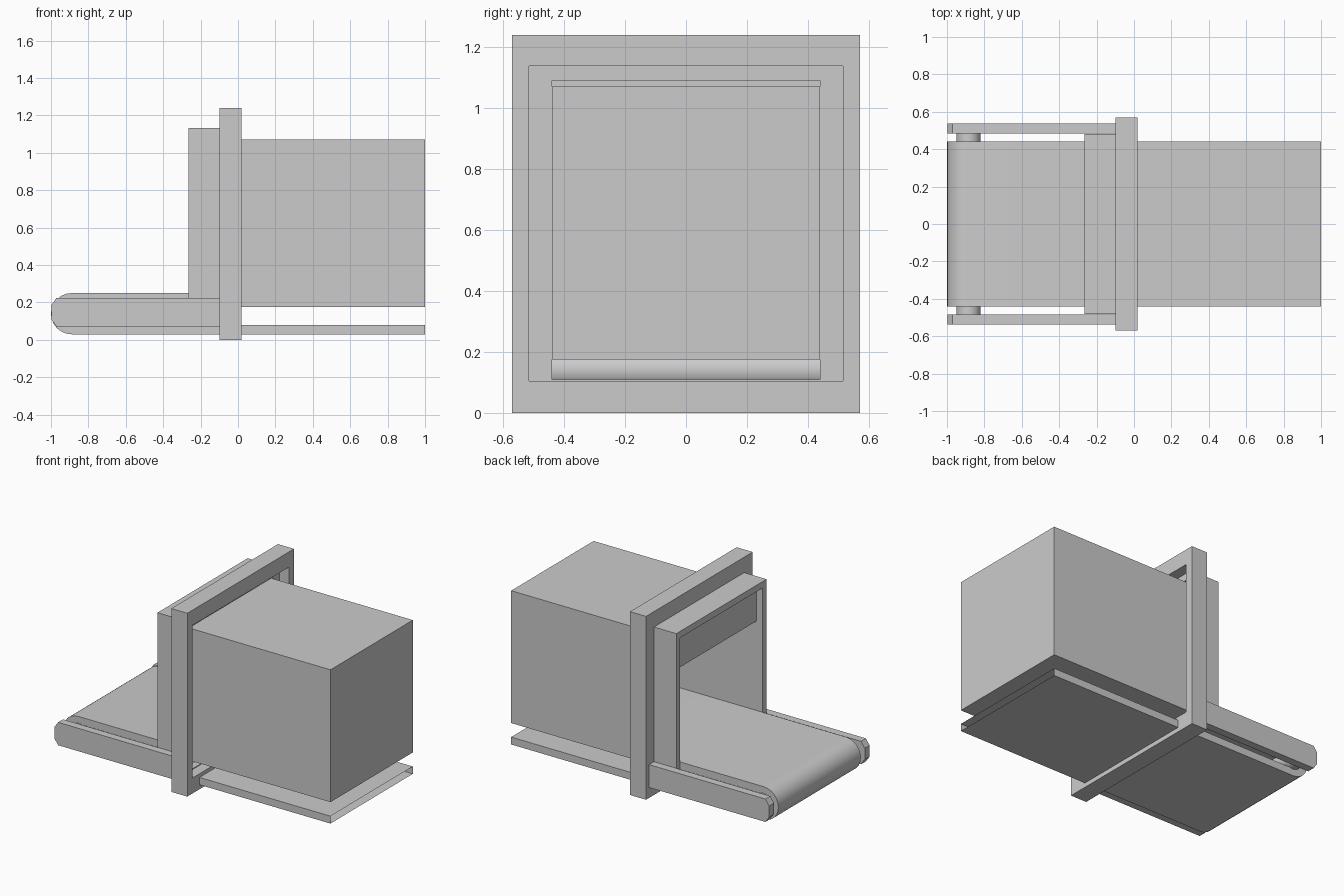
import bpy, bmesh, math

if "Cube" in bpy.data.objects:
    bpy.data.objects.remove(bpy.data.objects["Cube"])


def finish(bm, name, smooth=False):
    bmesh.ops.recalc_face_normals(bm, faces=bm.faces)
    mesh = bpy.data.meshes.new(name)
    bm.to_mesh(mesh)
    bm.free()
    ob = bpy.data.objects.new(name, mesh)
    bpy.context.collection.objects.link(ob)
    if smooth:
        bpy.ops.object.select_all(action='DESELECT')
        ob.select_set(True)
        bpy.context.view_layer.objects.active = ob
        bpy.ops.object.shade_smooth_by_angle(angle=math.radians(35))
    return ob


def prism(name, pts, a, b, axis='y', open_x=None, smooth=False):
    """Extrude a profile: (x, z) along y, or (y, z) along x."""
    bm = bmesh.new()

    def place(p, d):
        return (p[0], d, p[1]) if axis == 'y' else (d, p[0], p[1])

    face = bm.faces.new([bm.verts.new(place(p, a)) for p in pts])
    res = bmesh.ops.extrude_face_region(bm, geom=[face], use_keep_orig=True)
    for v in res['geom']:
        if isinstance(v, bmesh.types.BMVert):
            v.co['xyz'.index(axis)] = b
    bmesh.ops.recalc_face_normals(bm, faces=bm.faces)
    if open_x is not None:
        ends = [f for f in bm.faces if all(abs(v.co.x - open_x) < 1e-5 for v in f.verts)]
        bmesh.ops.delete(bm, geom=ends, context='FACES_ONLY')
    return finish(bm, name, smooth)


def rect(a0, a1, b0, b1):
    return [(a0, b0), (a1, b0), (a1, b1), (a0, b1)]


def ring(name, outer, inner, x0, x1):
    """Rectangular frame in the yz plane."""
    bm = bmesh.new()
    loops = [[bm.verts.new((x, y, z)) for y, z in r]
             for x, r in ((x0, outer), (x1, outer), (x1, inner), (x0, inner))]
    for k in range(4):
        p, q = loops[k], loops[(k + 1) % 4]
        for i in range(4):
            j = (i + 1) % 4
            bm.faces.new((p[i], p[j], q[j], q[i]))
    return finish(bm, name)


# Gate frame with a recessed backing
gate_hole = rect(-.515, .515, .105, 1.137)
ring("gate_frame", rect(-.57, .57, 0, 1.24), gate_hole, -.10, .02)
ring("gate_backing", gate_hole, rect(-.48, .48, .11, 1.13), -.098, -.05)

# Entry arch passing into the gate
prism("entry_arch", [(-.482, .11), (-.482, 1.134), (.482, 1.134), (.482, .11),
                     (.44, .11), (.44, 1.09), (-.44, 1.09), (-.44, .11)],
      -.265, -.05, axis='x')

# Short hanging panel at the top of the arch
prism("hanging_panel", rect(-.44, .44, .855, 1.09), -.22, -.20, axis='x')

# Hollow housing, open toward the arch
prism("housing", rect(-.06, 1, .175, 1.07), -.44, .44, open_x=-.06)

# Conveyor belt loop, open at the far end
cx, cz, n = -.89, .14, 12


def arc(r):
    angles = [math.pi / 2 + math.pi * i / n for i in range(n + 1)]
    return [(cx + r * math.cos(t), cz + r * math.sin(t)) for t in angles]


belt = ([(1, .25)] + arc(.11) + [(1, .03), (1, .08)]
        + arc(.06)[::-1] + [(1, .20)])
prism("conveyor_belt", belt, -.44, .44, open_x=1, smooth=True)

# Roller inside the belt nose
roller = [(cx + .005 + .065 * math.cos(math.tau * i / 24),
           cz + .065 * math.sin(math.tau * i / 24)) for i in range(24)]
prism("belt_roller", roller, -.49, .49, smooth=True)

# Side rails with clipped noses
rail = [(-.10, .07), (-.97, .07), (-.998, .11), (-.998, .185), (-.97, .225), (-.10, .225)]
for side, name in ((-1, "front_rail"), (1, "back_rail")):
    prism(name, rail, side * .485, side * .537)
